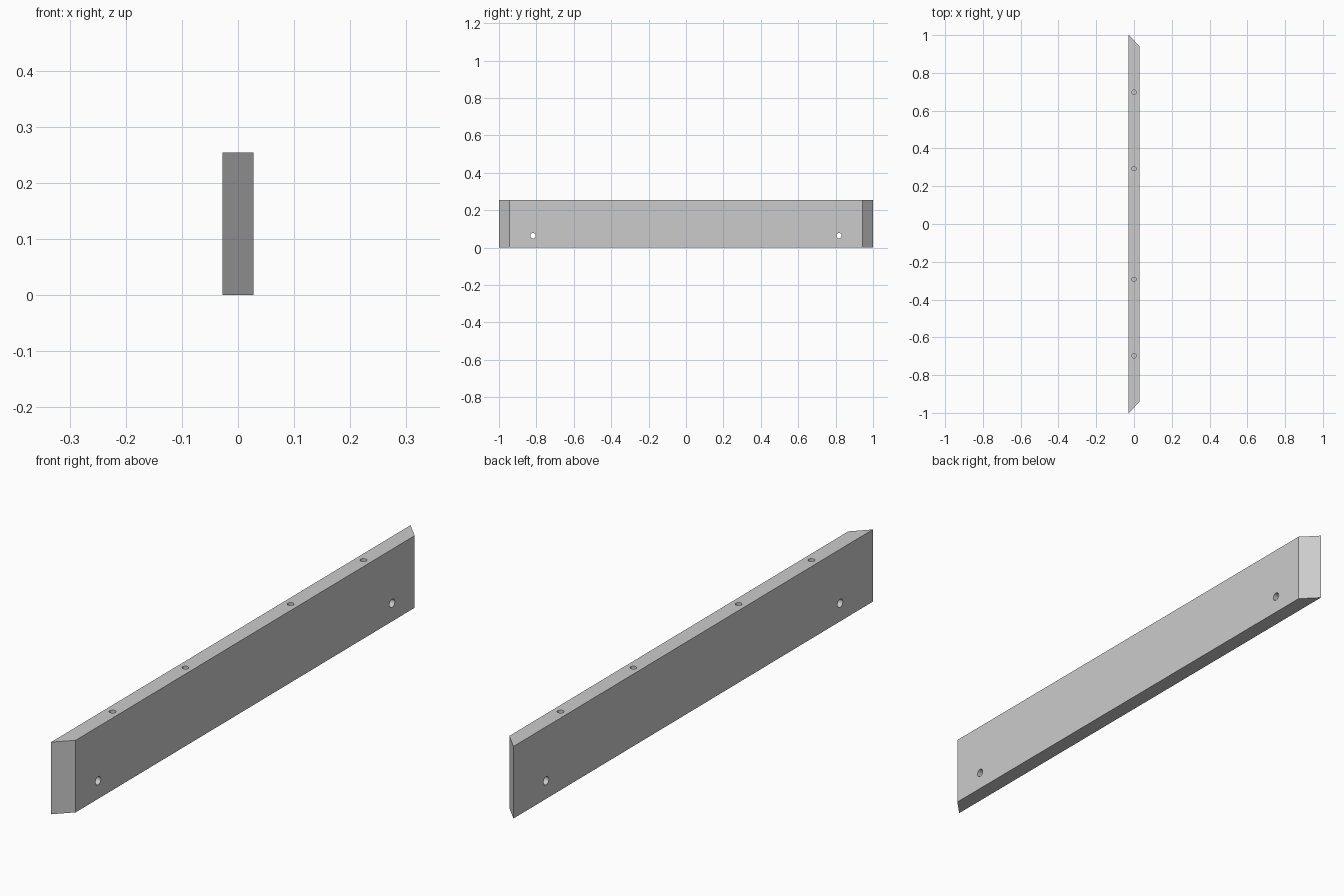
import bpy
import bmesh
from math import pi

if "Cube" in bpy.data.objects:
    bpy.data.objects.remove(bpy.data.objects["Cube"])

HALF_T, HEIGHT = 0.028, 0.254
LONG, SHORT = 1.0, 0.943          # half lengths of the two broad faces
DOWEL_DEPTH = 0.06

# Board with mitred ends: plan outline extruded upward
bm = bmesh.new()
outline = [(-HALF_T, -LONG), (HALF_T, -SHORT), (HALF_T, SHORT), (-HALF_T, LONG)]
base = bm.faces.new([bm.verts.new((x, y, 0)) for x, y in outline])
top = bmesh.ops.extrude_face_region(bm, geom=[base])["geom"]
bmesh.ops.translate(bm, vec=(0, 0, HEIGHT),
                    verts=[v for v in top if isinstance(v, bmesh.types.BMVert)])
bmesh.ops.recalc_face_normals(bm, faces=bm.faces)
mesh = bpy.data.meshes.new("mitred_board")
bm.to_mesh(mesh)
bm.free()
board = bpy.data.objects.new("mitred_board", mesh)
bpy.context.collection.objects.link(board)


def drill(radius, depth, location, rotation=(0, 0, 0)):
    """Cut one round hole into the board."""
    bpy.ops.mesh.primitive_cylinder_add(vertices=32, radius=radius, depth=depth,
                                        location=location, rotation=rotation)
    cutter = bpy.context.object
    cutter.name = "hole_cutter"
    cutter.hide_render = True
    mod = board.modifiers.new("hole", 'BOOLEAN')
    mod.operation = 'DIFFERENCE'
    mod.solver = 'EXACT'
    mod.object = cutter
    bpy.context.view_layer.objects.active = board
    bpy.ops.object.modifier_apply(modifier=mod.name)
    bpy.data.objects.remove(cutter)


for side in (-1, 1):
    # Screw hole right through the thickness
    drill(0.0145, 0.2, (0, side * 0.818, 0.064), (0, pi / 2, 0))
    # Blind dowel holes in the top edge
    for y in (0.293, 0.698):
        drill(0.011, DOWEL_DEPTH * 2, (0, side * y, HEIGHT))

# Smooth hole walls, crisp board edges
bpy.ops.object.select_all(action='DESELECT')
board.select_set(True)
bpy.context.view_layer.objects.active = board
bpy.ops.object.shade_smooth_by_angle()
